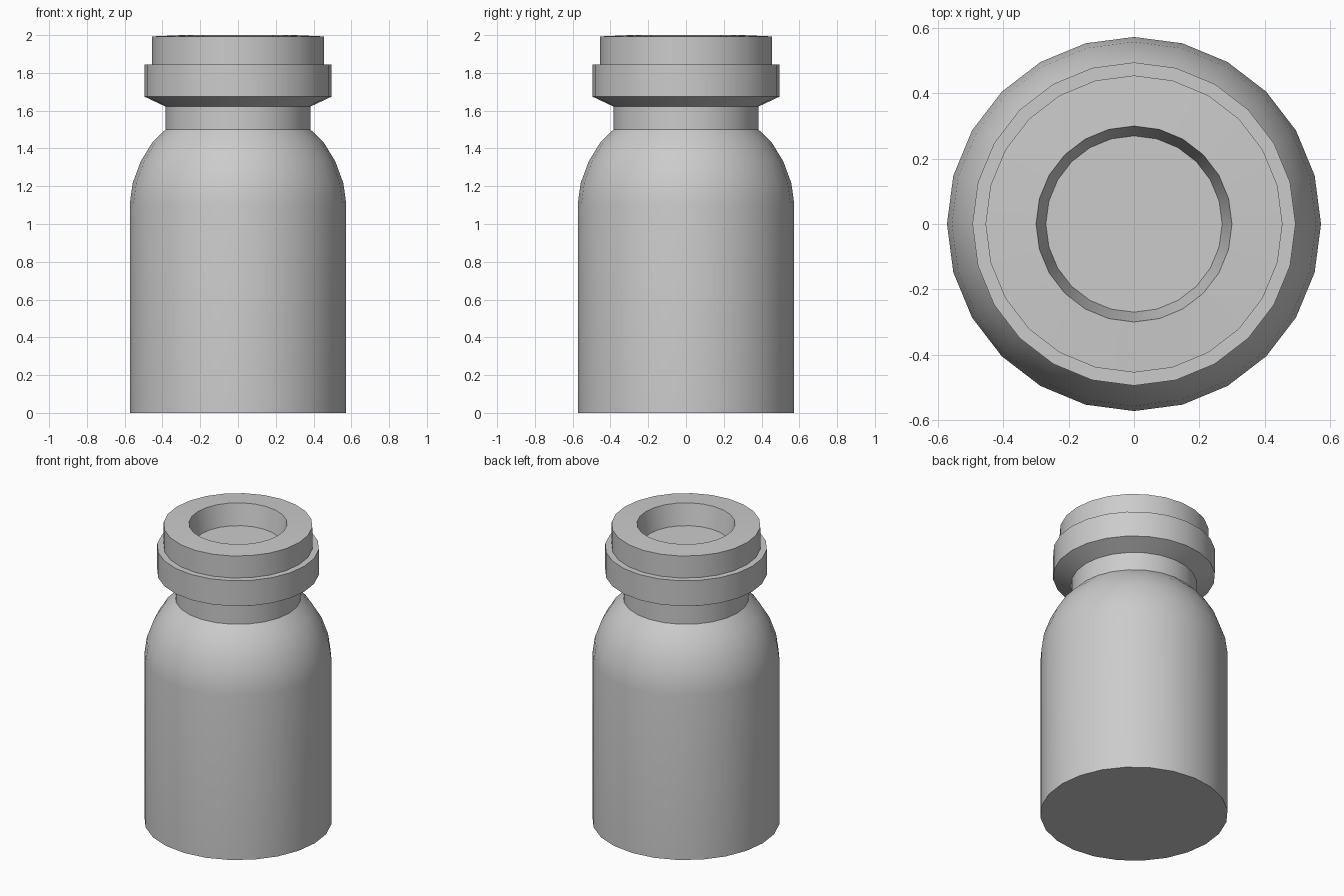
import bpy, bmesh
from math import tau, radians, cos, sin

if "Cube" in bpy.data.objects:
    bpy.data.objects.remove(bpy.data.objects["Cube"])

SIDES = 24


def lathe(name, profile):
    """Revolve (radius, z) points, listed bottom to top, around z; cap both ends flat."""
    bm = bmesh.new()
    rings = [[bm.verts.new((r * cos(tau * i / SIDES), r * sin(tau * i / SIDES), z))
              for i in range(SIDES)] for r, z in profile]
    for low, high in zip(rings, rings[1:]):
        for i in range(SIDES):
            j = (i + 1) % SIDES
            bm.faces.new((low[i], low[j], high[j], high[i]))
    bm.faces.new(rings[0][::-1])
    bm.faces.new(rings[-1])
    mesh = bpy.data.meshes.new(name)
    bm.to_mesh(mesh)
    bm.free()
    obj = bpy.data.objects.new(name, mesh)
    bpy.context.collection.objects.link(obj)
    bpy.ops.object.select_all(action='DESELECT')
    obj.select_set(True)
    bpy.context.view_layer.objects.active = obj
    bpy.ops.object.shade_smooth_by_angle(angle=radians(30))
    return obj


body = [(0.573, 0), (0.573, 1.107)]                                   # straight wall
shoulder = [(0.558, 1.215), (0.516, 1.33), (0.455, 1.43), (0.384, 1.50)]
neck = [(0.384, 1.622)]
collar = [(0.495, 1.674), (0.495, 1.845), (0.455, 1.845)]             # wide lip
rim = [(0.455, 1.993), (0.30, 2.0)]                                   # top ring
recess = [(0.27, 1.86)]                                               # sunken mouth floor

lathe("bottle", body + shoulder + neck + collar + rim + recess)
